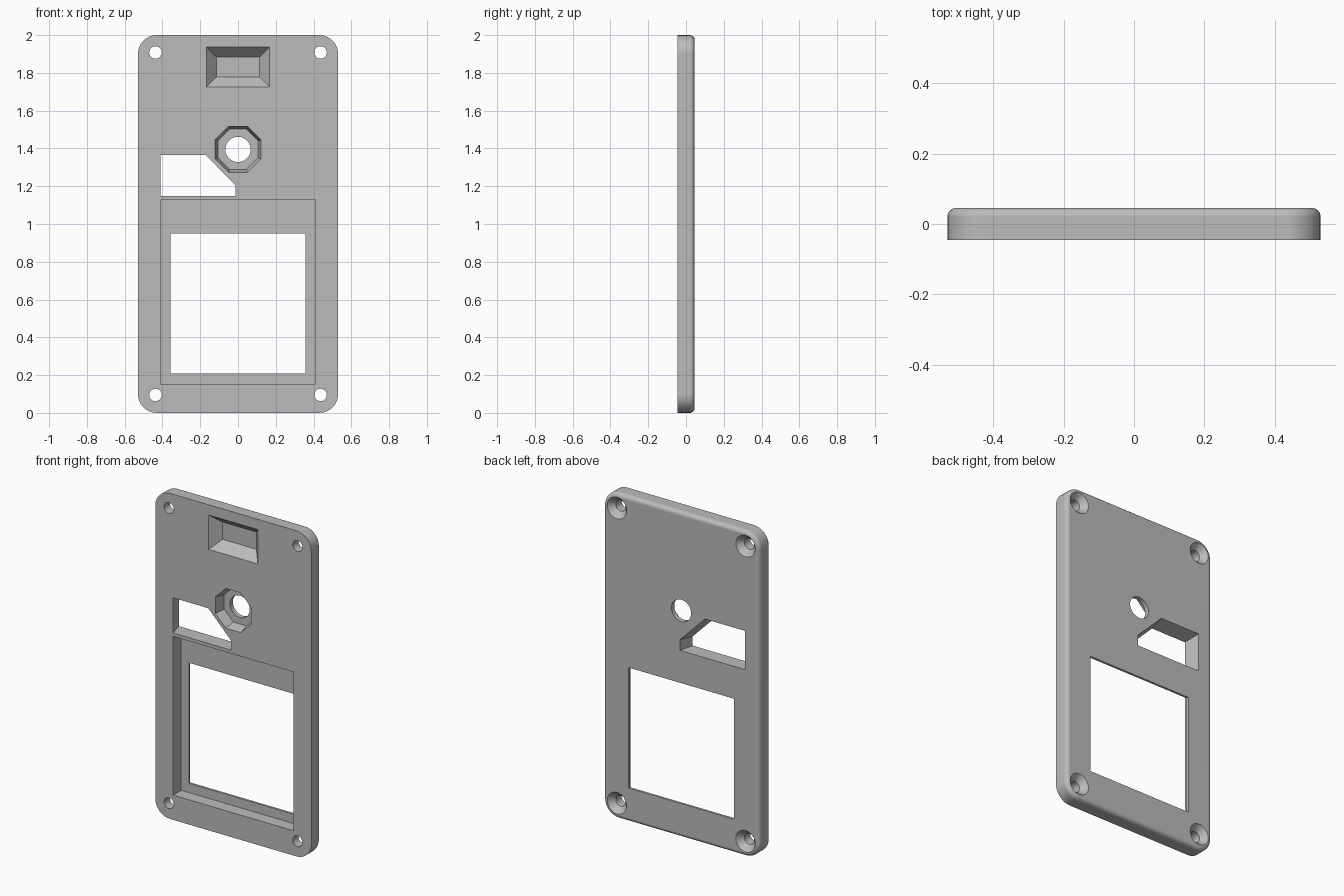
import bpy
import bmesh
from math import pi, sin, cos, radians

cube = bpy.data.objects.get("Cube")
if cube:
    bpy.data.objects.remove(cube)

WIDTH, HEIGHT = 1.06, 2.0
FRONT, BACK = -0.046, 0.046
OUT = 0.02          # how far cutters reach past the plate


# Outlines in the x-z plane
def polygon(cx, cz, r, n, turn=0.0):
    return [(cx + r * cos(turn + 2 * pi * i / n), cz + r * sin(turn + 2 * pi * i / n))
            for i in range(n)]


def rect(x0, x1, z0, z1):
    return [(x0, z0), (x1, z0), (x1, z1), (x0, z1)]


def rounded_plate(inset, radius=0.1, steps=8):
    pts = []
    for k, (sx, sz) in enumerate([(1, 1), (-1, 1), (-1, -1), (1, -1)]):
        cx = sx * (WIDTH / 2 - radius)
        cz = HEIGHT / 2 + sz * (HEIGHT / 2 - radius)
        for i in range(steps + 1):
            a = pi / 2 * (k + i / steps)
            pts.append((cx + (radius - inset) * cos(a), cz + (radius - inset) * sin(a)))
    return pts


def loft(bm, rings):
    """Closed solid through a list of (y, outline) rings."""
    loops = [[bm.verts.new((x, y, z)) for x, z in outline] for y, outline in rings]
    n = len(loops[0])
    for a, b in zip(loops, loops[1:]):
        for i in range(n):
            j = (i + 1) % n
            bm.faces.new((a[i], a[j], b[j], b[i]))
    bm.faces.new(loops[0])
    bm.faces.new(loops[-1])


def finish(bm, name):
    bmesh.ops.recalc_face_normals(bm, faces=bm.faces)
    mesh = bpy.data.meshes.new(name)
    bm.to_mesh(mesh)
    bm.free()
    obj = bpy.data.objects.new(name, mesh)
    bpy.context.collection.objects.link(obj)
    return obj


grey = bpy.data.materials.new("plain grey")
grey.use_nodes = True
grey.diffuse_color = (0.5, 0.5, 0.5, 1)
grey.node_tree.nodes["Principled BSDF"].inputs["Base Color"].default_value = (0.5, 0.5, 0.5, 1)

# Plate with rounded corners and a rounded back edge
bm = bmesh.new()
round_r, steps = 0.026, 6
rings = [(FRONT, rounded_plate(0))]
for i in range(steps + 1):
    a = pi / 2 * i / steps
    rings.append((BACK - round_r * (1 - sin(a)), rounded_plate(round_r * (1 - cos(a)))))
loft(bm, rings)
plate = finish(bm, "cover_plate")
plate.data.materials.append(grey)

cut = bmesh.new()

# Corner screw holes, countersunk from the back
for x in (-0.437, 0.437):
    for z in (0.095, 1.908):
        small, large = polygon(x, z, 0.033, 32), polygon(x, z, 0.066, 32)
        loft(cut, [(FRONT - OUT, small), (BACK - 0.036, small), (BACK, large), (BACK + OUT, large)])

# Screen window with a deep recess behind its rim
recess, window = rect(-0.409, 0.409, 0.152, 1.127), rect(-0.357, 0.357, 0.209, 0.949)
loft(cut, [(FRONT - OUT, recess), (FRONT + 0.078, recess),
           (FRONT + 0.078, window), (BACK + OUT, window)])

# Blind pocket with sloping walls
mouth, floor = rect(-0.167, 0.167, 1.726, 1.937), rect(-0.115, 0.115, 1.779, 1.885)
loft(cut, [(FRONT - OUT, mouth), (FRONT, mouth), (FRONT + 0.06, floor)])

# Tapered octagonal socket, then the round hole through its floor
eighth = radians(22.5)
outer = polygon(0, 1.395, 0.122 / cos(eighth), 8, eighth)
inner = polygon(0, 1.395, 0.107 / cos(eighth), 8, eighth)
loft(cut, [(FRONT - OUT, outer), (FRONT, outer), (FRONT + 0.064, inner)])
bore = polygon(0, 1.395, 0.067, 40)
bore_cut = bmesh.new()
loft(bore_cut, [(FRONT + 0.03, bore), (BACK + OUT, bore)])

# Clipped-corner opening that widens towards the back
near = [(-0.41, 1.148), (-0.013, 1.148), (-0.013, 1.205), (-0.17, 1.364), (-0.41, 1.364)]
far = [(-0.433, 1.148), (0.009, 1.148), (0.009, 1.214), (-0.161, 1.386), (-0.433, 1.386)]
loft(cut, [(FRONT - OUT, near), (FRONT, near), (BACK, far), (BACK + OUT, far)])

# Apply the cuts
bpy.context.view_layer.objects.active = plate
plate.select_set(True)
for cutter in (finish(cut, "opening_cutter"), finish(bore_cut, "bore_cutter")):
    cutter.hide_render = True
    mod = plate.modifiers.new("cut", 'BOOLEAN')
    mod.operation = 'DIFFERENCE'
    mod.solver = 'EXACT'
    mod.object = cutter
    bpy.ops.object.modifier_apply(modifier=mod.name)
    bpy.data.objects.remove(cutter)

# Smooth rounds, crisp edges, flat large faces
bpy.ops.object.shade_smooth_by_angle(angle=radians(30))
weighted = plate.modifiers.new("flat_faces", 'WEIGHTED_NORMAL')
weighted.keep_sharp = True
